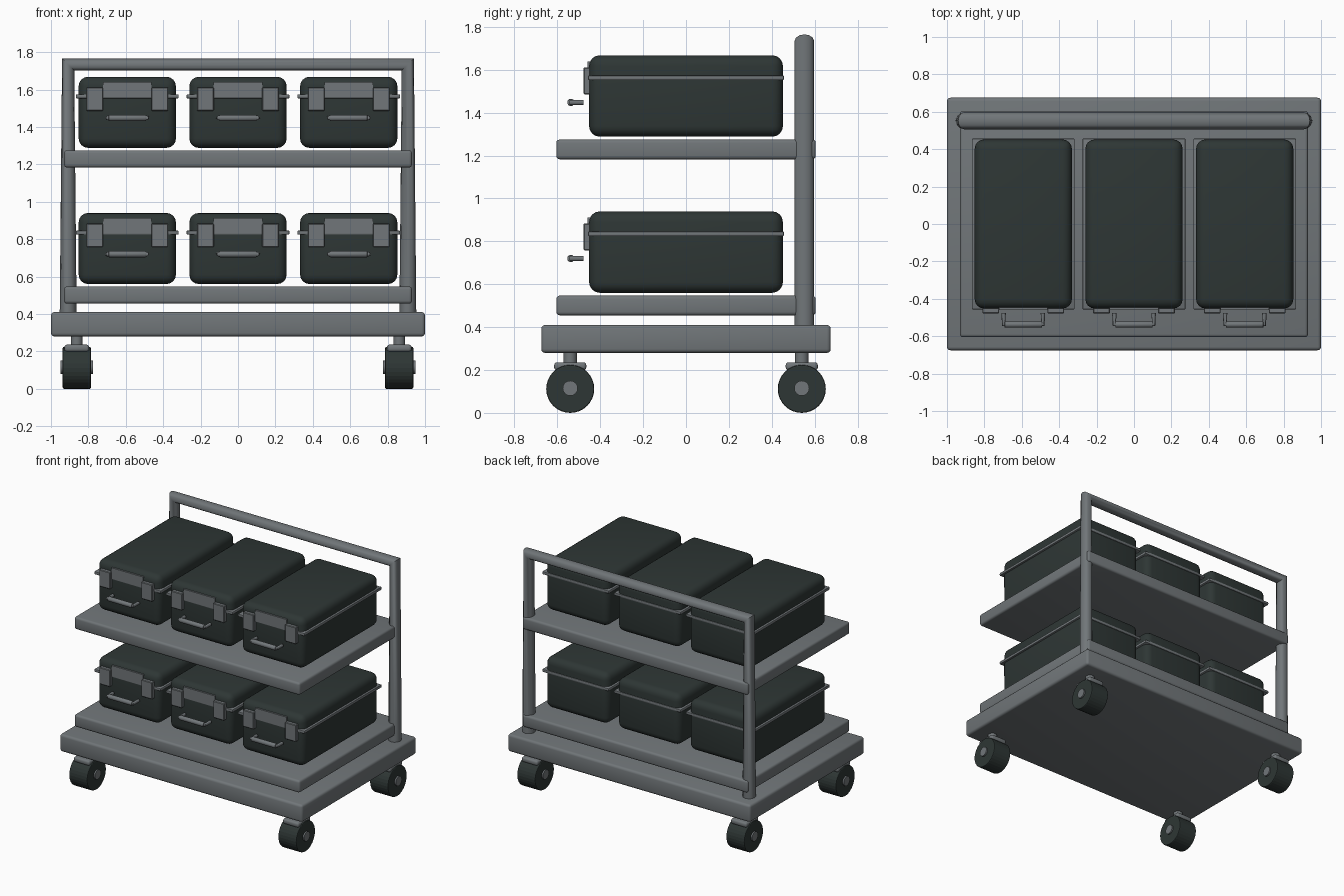
import bpy, math

if "Cube" in bpy.data.objects:
    bpy.data.objects.remove(bpy.data.objects["Cube"])


def material(name, rgb):
    m = bpy.data.materials.new(name)
    m.diffuse_color = (*rgb, 1)
    m.use_nodes = True
    m.node_tree.nodes["Principled BSDF"].inputs["Base Color"].default_value = m.diffuse_color
    return m


GREY = material("steel_grey", (0.165, 0.182, 0.192))
DARK = material("dark_green_black", (0.027, 0.037, 0.035))


def finish(ob, name, mat, smooth=True):
    ob.name = name
    ob.data.materials.append(mat)
    if smooth:
        bpy.ops.object.shade_smooth_by_angle(angle=math.radians(35))
    return ob


def box(name, x, y, z, mat, bevel=0.0, segments=3):
    """Box from (min, max) ranges with rounded edges."""
    bpy.ops.mesh.primitive_cube_add(size=1, location=[(a + b) / 2 for a, b in (x, y, z)])
    ob = bpy.context.object
    ob.scale = [b - a for a, b in (x, y, z)]
    bpy.ops.object.transform_apply(location=False, rotation=False, scale=True)
    if bevel:
        mod = ob.modifiers.new("round", "BEVEL")
        mod.width, mod.segments = bevel, segments
        bpy.ops.object.modifier_apply(modifier="round")
    return finish(ob, name, mat)


def rod(name, loc, radius, length, mat, axis="X", bevel=0.0, verts=32, smooth=True):
    rot = (0, math.pi / 2, 0) if axis == "X" else (0, 0, 0)
    bpy.ops.mesh.primitive_cylinder_add(vertices=verts, radius=radius, depth=length,
                                        location=loc, rotation=rot)
    ob = bpy.context.object
    if bevel:
        mod = ob.modifiers.new("round", "BEVEL")
        mod.width, mod.segments, mod.limit_method = bevel, 2, "ANGLE"
        bpy.ops.object.modifier_apply(modifier="round")
    return finish(ob, name, mat, smooth)


def tube(name, points, radius, mat):
    """Bent tube along straight path segments."""
    cu = bpy.data.curves.new(name, "CURVE")
    cu.dimensions, cu.bevel_depth, cu.bevel_resolution = "3D", radius, 4
    cu.use_fill_caps = True
    sp = cu.splines.new("POLY")
    sp.points.add(len(points) - 1)
    for p, co in zip(sp.points, points):
        p.co = (*co, 1)
    ob = bpy.data.objects.new(name, cu)
    bpy.context.collection.objects.link(ob)
    bpy.ops.object.select_all(action="DESELECT")
    ob.select_set(True)
    bpy.context.view_layer.objects.active = ob
    bpy.ops.object.convert(target="MESH")
    return finish(bpy.context.object, name, mat)


# Deck and shelves
box("base_deck", (-1, 1), (-0.675, 0.675), (0.28, 0.41), GREY, 0.018)
for name, z in (("lower_shelf", 0.455), ("upper_shelf", 1.183)):
    box(name, (-0.93, 0.93), (-0.605, 0.605), (z, z + 0.092), GREY, 0.016)

# Push handle frame at the back
tube("handle_frame", [(-0.908, 0.552, 0.32), (-0.908, 0.552, 1.733),
                      (0.908, 0.552, 1.733), (0.908, 0.552, 0.32)], 0.046, GREY)

# Castors
for sx in (-1, 1):
    for sy in (-1, 1):
        x, y = sx * 0.862, sy * 0.54
        rod("castor_wheel", (x, y, 0.112), 0.112, 0.15, DARK, bevel=0.006, smooth=False)
        rod("castor_hub", (x, y, 0.115), 0.035, 0.172, GREY)
        box("castor_fork", (x - 0.066, x + 0.066), (y - 0.075, y + 0.075),
            (0.198, 0.236), GREY, 0.014)
        rod("castor_stem", (x, y, 0.255), 0.031, 0.07, GREY, "Z")


def case(cx, z):
    """Carrying case whose underside is at height z."""
    box("case_body", (cx - 0.26, cx + 0.26), (-0.452, 0.452), (z, z + 0.38), DARK, 0.05, 4)
    box("case_seam_rim", (cx - 0.275, cx + 0.275), (-0.457, 0.457),
        (z + 0.264, z + 0.286), GREY, 0.006, 2)
    # Lock plate and latches
    box("lock_plate", (cx - 0.13, cx + 0.13), (-0.459, -0.42), (z + 0.27, z + 0.352), GREY)
    for s in (-1, 1):
        lx = cx + s * 0.174
        box("latch", (lx - 0.045, lx + 0.045), (-0.478, -0.44),
            (z + 0.198, z + 0.323), GREY, 0.004, 1)
    # Carry handle
    hz, hy = z + 0.16, -0.537
    tube("carry_handle_arms", [(cx - 0.105, -0.477, hz), (cx - 0.105, hy, hz),
                               (cx + 0.105, hy, hz), (cx + 0.105, -0.477, hz)], 0.012, GREY)
    rod("carry_handle_grip", (cx, hy, hz), 0.017, 0.2, GREY, bevel=0.004, verts=16)


for z in (0.56, 1.288):
    for cx in (-0.592, 0, 0.592):
        case(cx, z)
